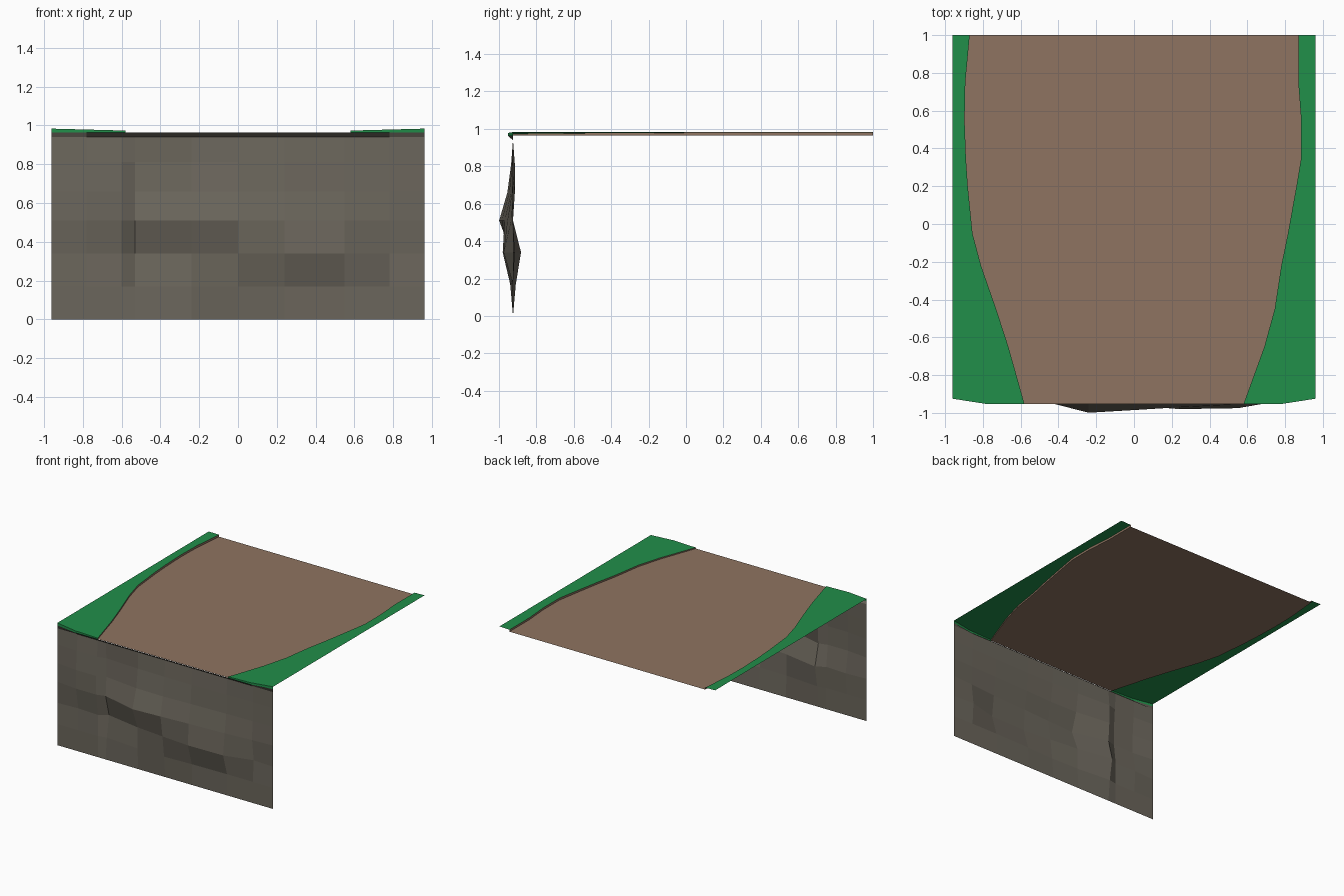
import bpy

if "Cube" in bpy.data.objects:
    bpy.data.objects.remove(bpy.data.objects["Cube"])


def material(name, rgb):
    m = bpy.data.materials.new(name)
    lin = [c / 12.92 if c <= 0.04045 else ((c + 0.055) / 1.055) ** 2.4 for c in rgb]
    m.diffuse_color = (*lin, 1)
    m.use_nodes = True
    m.node_tree.nodes["Principled BSDF"].inputs["Base Color"].default_value = m.diffuse_color
    return m


grass_green = material("grass green", (0.13, 0.56, 0.29))
dirt_brown = material("dirt brown", (0.56, 0.455, 0.38))
rock_grey = material("rock grey", (0.42, 0.40, 0.36))


def strip_mesh(name, rows, mat, flip=False):
    """Flat-shaded sheet skinned between equally long rows of points."""
    n = len(rows[0])
    verts = [p for r in rows for p in r]
    faces = []
    for i in range(len(rows) - 1):
        for j in range(n - 1):
            f = [i * n + j, i * n + j + 1, (i + 1) * n + j + 1, (i + 1) * n + j]
            faces.append(f[::-1] if flip else f)
    me = bpy.data.meshes.new(name)
    me.from_pydata(verts, [], faces)
    me.materials.append(mat)
    ob = bpy.data.objects.new(name, me)
    bpy.context.collection.objects.link(ob)
    return ob


W, WALL_Y, LIP_Y = 0.96, -0.925, -0.953
PATH_Z, LIP_Z, WALL_TOP = 0.965, 0.963, 0.94


def grass_z(x):
    return 0.973 + 0.01 * (abs(x) - 0.58) / 0.38


def front_y(x):
    return LIP_Y + max(0, abs(x) - 0.78) / 0.18 * (WALL_Y - LIP_Y)


# Winding borders of the path, front to back: y, left x, right x
border = [(LIP_Y, -0.58, 0.58), (-0.65, -0.665, 0.69), (-0.45, -0.73, 0.745),
          (-0.22, -0.81, 0.78), (-0.05, -0.855, 0.815), (0.2, -0.88, 0.86),
          (0.35, -0.89, 0.885), (0.55, -0.897, 0.885), (0.75, -0.893, 0.87),
          (1.0, -0.87, 0.87)]

# Dirt path
strip_mesh("dirt_path", [[(l, y, PATH_Z), (r, y, PATH_Z)] for y, l, r in border], dirt_brown)

# Grass banks, the low dirt step beside the path, and the grass front edges
for side, k in (("left", 1), ("right", 2)):
    s = -1 if k == 1 else 1
    rows = []
    for i, b in enumerate(border):
        x, mid = b[k], s * max(0.78, (abs(b[k]) + W) / 2)
        if i == 0:
            mid = s * 0.78
        fy = [front_y(q) if i == 0 else b[0] for q in (x, mid, s * W)]
        rows.append([(q, y, grass_z(q)) for q, y in zip((x, mid, s * W), fy)])
    strip_mesh(side + "_grass", rows, grass_green, flip=s < 0)
    step = [[(b[k], b[0], PATH_Z), (b[k], b[0], grass_z(b[k]))] for b in border]
    strip_mesh(side + "_path_step", step, dirt_brown, flip=s > 0)
    edge = [[(x, y, LIP_Z) for x, y, z in rows[0]], rows[0]]
    strip_mesh(side + "_grass_front_edge", edge, grass_green, flip=s < 0)

# Cliff wall: outward bulge in hundredths, rows from low to high
cols = [-0.96, -0.78, -0.6, -0.53, -0.24, 0, 0.24, 0.55, 0.78, 0.96]
bulge = [(0.00, [0] * 10),
         (0.17, [0, 0, 0, -1.5, 1, 1.5, 0.5, 0, 0, 0]),
         (0.34, [0, -1, 0, -4.3, 1, 3.5, 5.5, 5, -1, 0]),
         (0.51, [0, 2, 2, 0, 7.4, 6, 4.5, 3, 1, 0]),
         (0.66, [0, 2, 2, -1, 2.5, 3, 2, 1, 0.5, 0]),
         (0.81, [0, 1, 1, -1, 0.5, 1, 1, 0.5, 0, 0]),
         (WALL_TOP, [0] * 10)]
wall = [[(x, WALL_Y - d / 100, z) for x, d in zip(cols, ds)] for z, ds in bulge]
strip_mesh("cliff_wall", wall, rock_grey)

# Overhanging rock lip under the front edge
strip_mesh("cliff_lip", [[(x, WALL_Y, WALL_TOP) for x in cols],
                         [(x, front_y(x), LIP_Z) for x in cols]], rock_grey)
